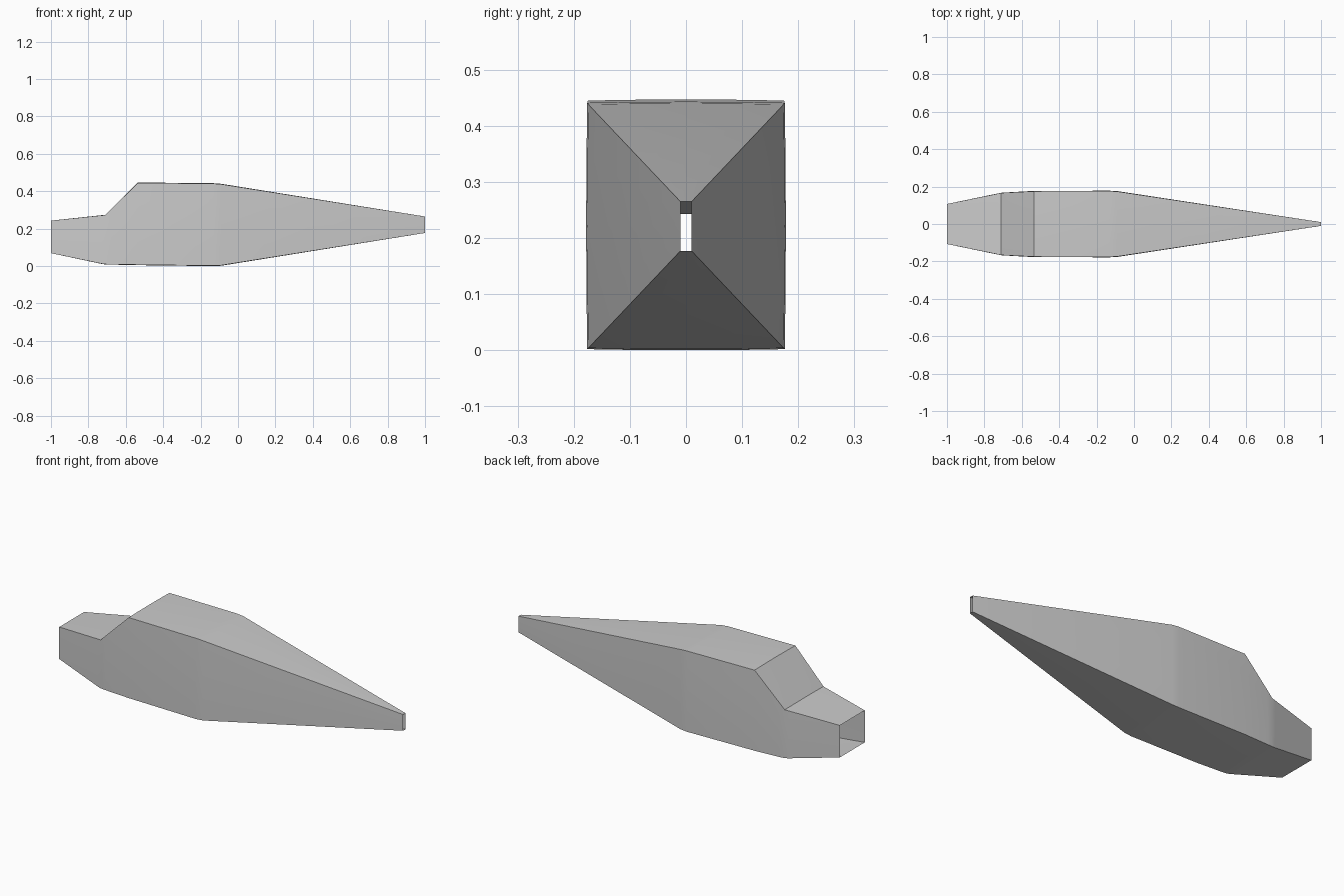
import bpy
import bmesh

if "Cube" in bpy.data.objects:
    bpy.data.objects.remove(bpy.data.objects["Cube"])

# Stations along the hull: x, bottom z, top z, half width, side bulge
STATIONS = [
    (-1.00, 0.072, 0.246, 0.107, 0.000),
    (-0.73, 0.016, 0.274, 0.162, 0.001),
    (-0.71, 0.013, 0.276, 0.166, 0.001),
    (-0.68, 0.012, 0.306, 0.168, 0.001),
    (-0.535, 0.010, 0.448, 0.175, 0.002),
    (-0.13, 0.005, 0.444, 0.176, 0.002),
    (-0.09, 0.007, 0.441, 0.174, 0.002),
    (1.00, 0.180, 0.268, 0.010, 0.000),
]
STEPS = (-1.0, -0.55, 0.0, 0.55)


def section(x, z0, z1, w, bulge):
    """Rectangular ring with very slightly bowed sides."""
    c, h = (z0 + z1) / 2, (z1 - z0) / 2
    pts = []
    for s in STEPS:
        pts.append((x, w * s, z0 - bulge * (1 - s * s)))
    for s in STEPS:
        pts.append((x, w + bulge * (1 - s * s), c + h * s))
    for s in STEPS:
        pts.append((x, -w * s, z1 + bulge * (1 - s * s)))
    for s in STEPS:
        pts.append((x, -w - bulge * (1 - s * s), c - h * s))
    return pts


# Open-ended hull shell lofted through the stations
bm = bmesh.new()
rings = [[bm.verts.new(p) for p in section(*st)] for st in STATIONS]
for a, b in zip(rings, rings[1:]):
    n = len(a)
    for i in range(n):
        j = (i + 1) % n
        bm.faces.new((a[i], b[i], b[j], a[j]))
bm.normal_update()
# Make the roof face upward, so the whole shell faces outward
roof = max(bm.faces, key=lambda f: f.calc_center_median().z)
if roof.normal.z < 0:
    bmesh.ops.reverse_faces(bm, faces=bm.faces[:])
lowest = min(v.co.z for v in bm.verts)
bmesh.ops.translate(bm, verts=bm.verts[:], vec=(0, 0, -lowest))

mesh = bpy.data.meshes.new("hull_shell")
bm.to_mesh(mesh)
bm.free()
hull = bpy.data.objects.new("hull_shell", mesh)
bpy.context.collection.objects.link(hull)

# Plain grey finish
grey = bpy.data.materials.new("plain_grey")
grey.diffuse_color = (0.6, 0.6, 0.6, 1)
grey.use_nodes = True
grey.node_tree.nodes["Principled BSDF"].inputs["Base Color"].default_value = grey.diffuse_color
mesh.materials.append(grey)

# Soft along the length, crisp at corners and windscreen step
bpy.context.view_layer.objects.active = hull
hull.select_set(True)
bpy.ops.object.shade_smooth_by_angle(angle=0.45)
